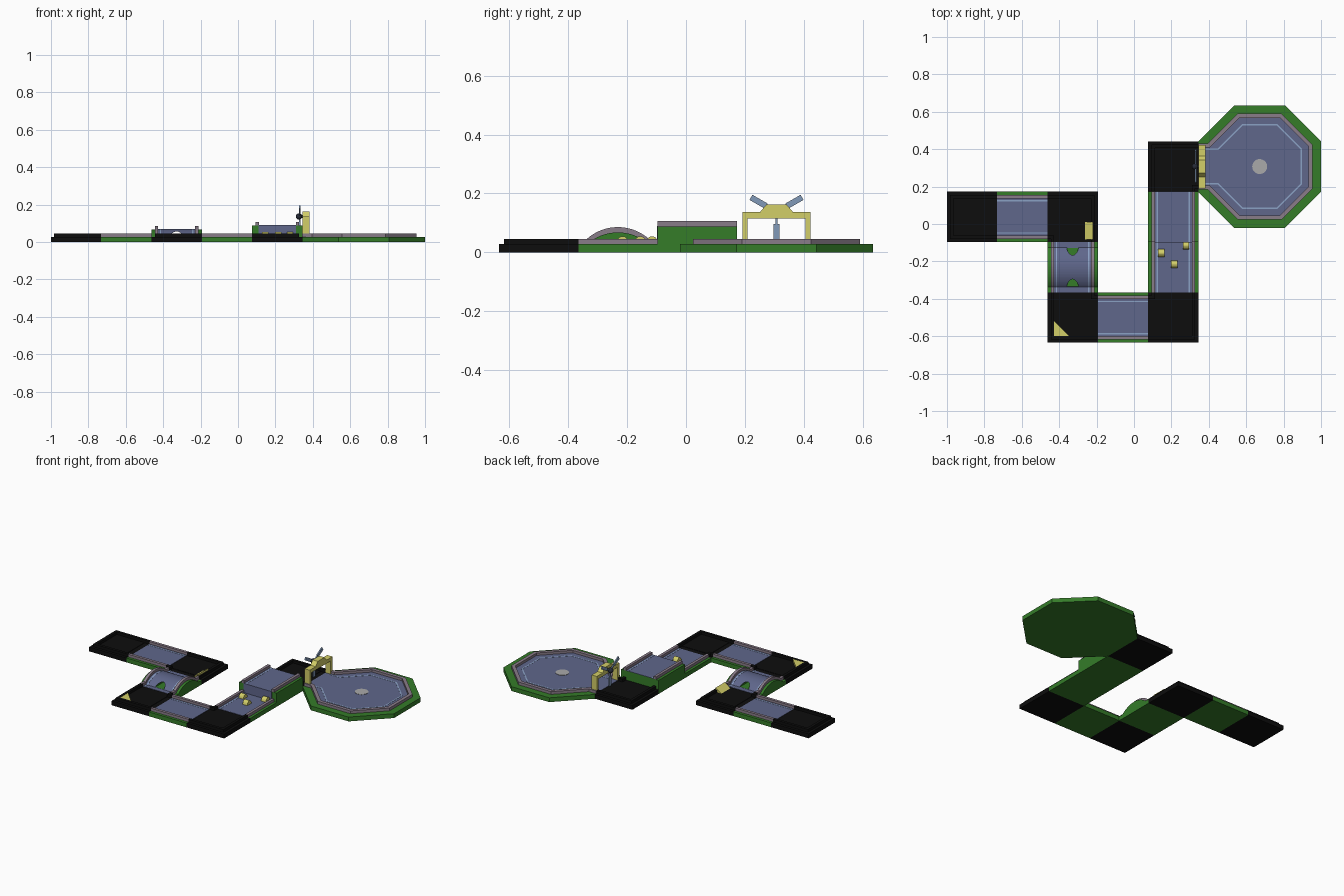
import bpy, bmesh, math
from mathutils import Vector

if "Cube" in bpy.data.objects:
    bpy.data.objects.remove(bpy.data.objects["Cube"])

T = 0.269            # tile size
H = T / 2
BZ = 0.028           # base top
RAIL = 0.108         # rail centreline offset
RH, RW = 0.018, 0.018

def mat(name, c):
    m = bpy.data.materials.new(name)
    m.diffuse_color = (*c, 1)
    m.use_nodes = True
    m.node_tree.nodes["Principled BSDF"].inputs["Base Color"].default_value = m.diffuse_color
    return m

GREEN = mat("turf_green", (0.035, 0.20, 0.022))
BLUE = mat("lane_blue", (0.115, 0.135, 0.26))
LINE = mat("line_blue", (0.26, 0.36, 0.56))
PINK = mat("rail_mauve", (0.25, 0.20, 0.25))
BLACK = mat("black", (0.004, 0.004, 0.004))
YELLOW = mat("yellow", (0.65, 0.62, 0.14))
GREY = mat("cup_grey", (0.4, 0.4, 0.4))
DARK = mat("hub_dark", (0.02, 0.025, 0.04))
STEEL = mat("blade_blue", (0.22, 0.32, 0.48))

def finish(name, bm, m):
    bmesh.ops.recalc_face_normals(bm, faces=bm.faces)
    me = bpy.data.meshes.new(name)
    bm.to_mesh(me)
    bm.free()
    me.materials.append(m)
    o = bpy.data.objects.new(name, me)
    bpy.context.collection.objects.link(o)
    return o

def prism(name, pts, a, b, m, axis='z', at=(0, 0)):
    """Extrude a 2D outline: z axis uses (x,y), x axis (y,z), y axis (x,z)."""
    bm = bmesh.new()
    def place(u, v, w):
        p = {'z': (u, v, w), 'x': (w, u, v), 'y': (u, w, v)}[axis]
        return bm.verts.new((p[0] + at[0], p[1] + at[1], p[2]))
    lo = [place(u, v, a) for u, v in pts]
    hi = [place(u, v, b) for u, v in pts]
    n = len(pts)
    bm.faces.new(lo)
    bm.faces.new(hi)
    for i in range(n):
        bm.faces.new((lo[i], lo[(i + 1) % n], hi[(i + 1) % n], hi[i]))
    return finish(name, bm, m)

def box(name, x0, x1, y0, y1, z0, z1, m, at=(0, 0)):
    return prism(name, [(x0, y0), (x1, y0), (x1, y1), (x0, y1)], z0, z1, m, at=at)

def strip(name, path, w, z0, z1, m, at=(0, 0)):
    """Mitred strip of width w along an open 2D path."""
    p = [Vector(q) for q in path]
    L, R = [], []
    for i, q in enumerate(p):
        ds = []
        if i > 0: ds.append((q - p[i - 1]).normalized())
        if i < len(p) - 1: ds.append((p[i + 1] - q).normalized())
        t = sum(ds, Vector((0, 0))).normalized()
        k = w / 2 / t.dot(ds[0])
        nrm = Vector((-t.y, t.x)) * k
        L.append(q + nrm)
        R.append(q - nrm)
    return prism(name, [tuple(v) for v in L + R[::-1]], z0, z1, m, at=at)

def turn(pts, along_x):
    return [(y, x) for x, y in pts] if along_x else pts

def straight(name, at, along_x=False, z=BZ):
    """Straight lane; default runs along y."""
    box(name + "_base", -H, H, -H, H, 0, z, GREEN, at)
    sq = turn([(-0.1, -H), (0.1, -H), (0.1, H), (-0.1, H)], along_x)
    prism(name + "_lane", sq, z, z + 0.002, BLUE, at=at)
    for s in (-1, 1):
        strip(name + "_rail", turn([(s * RAIL, -H), (s * RAIL, H)], along_x), RW, z, z + RH, PINK, at)
        strip(name + "_line", turn([(s * 0.086, -H), (s * 0.086, H)], along_x), 0.007, z, z + 0.003, LINE, at)

def black_tile(name, at, path, post=None):
    box(name + "_base", -H, H, -H, H, 0, BZ, BLACK, at)
    box(name + "_lane", -0.1, 0.1, -0.1, 0.1, BZ, BZ + 0.002, BLACK, at)
    strip(name + "_rail", path, RW, BZ, BZ + RH, BLACK, at)
    if post:   # short inner corner rail
        x, y = post
        strip(name + "_post", [(x * H, y * RAIL), (x * RAIL, y * RAIL), (x * RAIL, y * H)],
              RW, BZ, BZ + RH, BLACK, at)

# tile centres
X = [0.21 - T * (4 - i) for i in range(5)]
Y = [0.307 - T * (3 - i) for i in range(4)]
r = RAIL

# lane layout
black_tile("start_tile", (X[0], Y[2]), [(H, r), (-r, r), (-r, -r), (H, -r)])
straight("first_lane", (X[1], Y[2]), True)
black_tile("corner_a", (X[2], Y[2]), [(-H, r), (r, r), (r, -H)], (-1, -1))
black_tile("corner_b", (X[2], Y[0]), [(-r, H), (-r, -r), (H, -r)], (1, 1))
straight("second_lane", (X[3], Y[0]), True)
black_tile("corner_c", (X[4], Y[0]), [(-H, -r), (r, -r), (r, H)], (-1, 1))
straight("bump_lane", (X[4], Y[1]))
straight("raised_lane", (X[4], Y[2]), z=0.088)
box("raised_front", -0.1, 0.1, -H - 0.002, -H + 0.002, BZ, 0.09, BLUE, (X[4], Y[2]))
black_tile("corner_d", (X[4], Y[3]), [(-r, -H), (-r, r), (H, r)], (1, -1))

# yellow deflectors on the first two corners
prism("wedge_deflector", [(-0.262, 0.03), (-0.22, 0.03), (-0.22, 0.058)], -0.083, 0.012, YELLOW, 'y')
prism("corner_deflector", [(-0.434, -0.51), (-0.434, -0.601), (-0.345, -0.601)], 0.03, 0.045, YELLOW)

# hump tile with a tunnel
hp = (X[2], Y[1])
R = (0.105 ** 2 + 0.04 ** 2) / 0.08
arc = [(-H, BZ)]
for i in range(25):
    y = -0.105 + 0.21 * i / 24
    arc.append((y, BZ + math.sqrt(R * R - y * y) - (R - 0.04)))
arc.append((H, BZ))

def arc_band(name, x, w, h, m):
    top = [(y, z + h) for y, z in reversed(arc)]
    return prism(name, arc + top, x - w / 2, x + w / 2, m, 'x', hp)

ground = prism("hump_base", [(-H, 0)] + arc + [(H, 0)], -H, H, GREEN, 'x', hp)
lane = arc_band("hump_lane", 0, 0.2, 0.002, BLUE)
for s in (-1, 1):
    arc_band("hump_rail", s * RAIL, RW, RH, PINK)
    arc_band("hump_line", s * 0.086, 0.007, 0.003, LINE)
hole = [(0.031 * math.cos(a * math.pi / 12), 0.0305 + 0.026 * math.sin(a * math.pi / 12)) for a in range(13)]
cutter = prism("tunnel_cutter", hole, -0.2, 0.2, BLUE, 'y', hp)
cutter.hide_render = True
for o in (ground, lane):
    b = o.modifiers.new("tunnel", 'BOOLEAN')
    b.operation = 'DIFFERENCE'
    b.object = cutter

# three curved yellow bumps
for x, y in ((0.145, -0.155), (0.215, -0.215), (0.278, -0.115)):
    pts = [(0.021 * math.cos(a * math.pi / 10), 0.029 + 0.026 * math.sin(a * math.pi / 10)) for a in range(11)]
    prism("lane_bump", pts, -0.017, 0.017, YELLOW, 'x', (x, y))

# octagonal green
C = (0.672, 0.307)
K = math.tan(math.pi / 8)

def octagon(ap):
    return [(ap / math.cos(math.pi / 8) * math.cos(a), ap / math.cos(math.pi / 8) * math.sin(a))
            for a in (-7 * math.pi / 8 + i * math.pi / 4 for i in range(8))]

def open_oct(ap, x):
    return [(x, -ap * K)] + octagon(ap) + [(x, ap * K)]

prism("octagon_base", octagon(0.3275), 0, BZ, GREEN, at=C)
prism("octagon_lane", open_oct(0.265, -0.3275), BZ, BZ + 0.002, BLUE, at=C)
strip("octagon_rail", open_oct(0.272, -0.3275), 0.022, BZ, BZ + RH, PINK, C)
strip("octagon_line", open_oct(0.223, -0.29), 0.008, BZ, BZ + 0.003, LINE, C)
prism("cup", [(0.04 * math.cos(i * math.pi / 16), 0.04 * math.sin(i * math.pi / 16)) for i in range(32)],
      BZ, BZ + 0.004, GREY, at=C)

# windmill gate
half = [(0.098, BZ), (0.098, 0.115), (-0.098, 0.115), (-0.098, BZ)]
outer = [(-0.116, BZ), (-0.116, 0.137), (-0.056, 0.137), (-0.034, 0.163),
         (0.034, 0.163), (0.056, 0.137), (0.116, 0.137), (0.116, BZ)]
prism("gate", outer + half, 0.344, 0.381, YELLOW, 'x', (0, C[1]))

def disc(name, rad, x0, x1, m):
    prism(name, [(rad * math.cos(i * math.pi / 8), 0.137 + rad * math.sin(i * math.pi / 8)) for i in range(16)],
          x0, x1, m, 'x', (0, C[1]))

disc("axle", 0.008, 0.33, 0.35, DARK)
bpy.ops.mesh.primitive_uv_sphere_add(segments=16, ring_count=8, radius=0.017, location=(0.326, C[1], 0.137))
hub = bpy.context.object
hub.name = "hub"
hub.data.materials.append(DARK)
bpy.ops.object.shade_smooth_by_angle()
for k in range(3):
    a = math.radians(30 + 120 * k)
    d, n = Vector((math.cos(a), math.sin(a))), Vector((-math.sin(a), math.cos(a)))
    o = Vector((0, 0.137))
    spoke = [o + n * 0.004, o - n * 0.004, o + d * 0.045 - n * 0.004, o + d * 0.04 - n * 0.01,
             o + d * 0.1 - n * 0.01, o + d * 0.1 + n * 0.01, o + d * 0.04 + n * 0.01, o + d * 0.045 + n * 0.004]
    spoke[2], spoke[7] = o + d * 0.04 - n * 0.004, o + d * 0.04 + n * 0.004
    prism("blade", [tuple(p) for p in spoke], 0.325, 0.333, STEEL, 'x', (0, C[1]))
